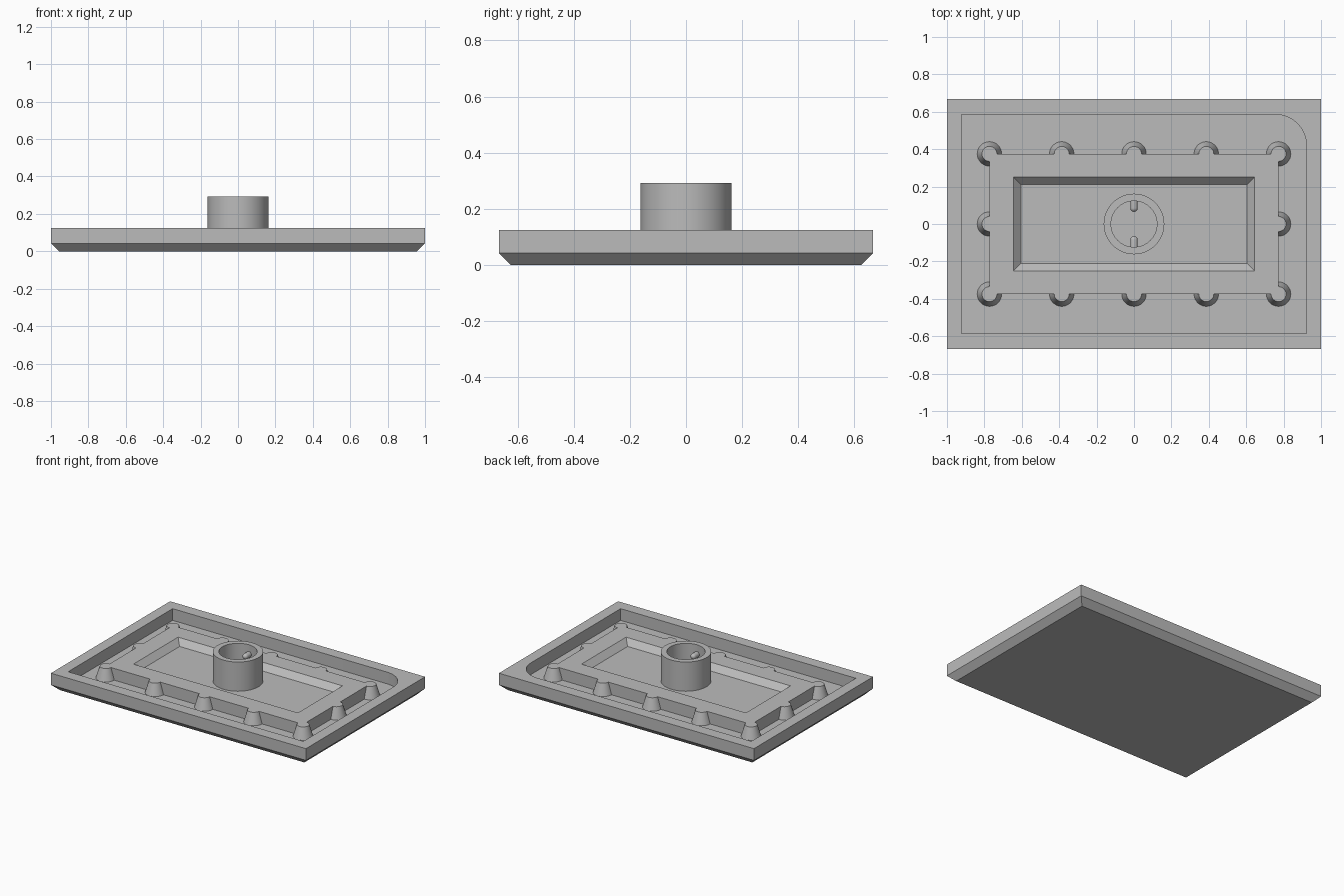
import bpy, bmesh
from math import pi, cos, sin, radians
from mathutils import Matrix, Vector

cube = bpy.data.objects.get("Cube")
if cube:
    bpy.data.objects.remove(cube, do_unlink=True)

# Single grey finish
grey = bpy.data.materials.new("plain_grey")
grey.use_nodes = True
GREY = (0.5, 0.5, 0.5, 1)
grey.diffuse_color = GREY
grey.node_tree.nodes["Principled BSDF"].inputs["Base Color"].default_value = GREY

# Main levels
FLOOR, POCKET, TOP, BOSS_TOP = 0.042, 0.085, 0.125, 0.292
SUNK = 0.03
CONE_X, CONE_Y = 0.773, 0.375


def finish(name, bm):
    bmesh.ops.recalc_face_normals(bm, faces=bm.faces)
    mesh = bpy.data.meshes.new(name)
    bm.to_mesh(mesh)
    bm.free()
    mesh.materials.append(grey)
    obj = bpy.data.objects.new(name, mesh)
    bpy.context.collection.objects.link(obj)
    return obj


def rect(hx, hy, fillet=0):
    """Rectangle outline, optionally with its +x +y corner rounded."""
    pts = [(-hx, hy), (-hx, -hy), (hx, -hy)]
    if not fillet:
        return pts + [(hx, hy)]
    steps = 16
    for i in range(steps + 1):
        a = pi / 2 * i / steps
        pts.append((hx - fillet + fillet * cos(a), hy - fillet + fillet * sin(a)))
    return pts


def loft(name, sections):
    """Closed solid through (outline, z) sections."""
    bm = bmesh.new()
    rings = [[bm.verts.new((x, y, z)) for x, y in pts] for pts, z in sections]
    for low, high in zip(rings, rings[1:]):
        for i in range(len(low)):
            j = (i + 1) % len(low)
            bm.faces.new((low[i], low[j], high[j], high[i]))
    bm.faces.new(rings[0])
    bm.faces.new(rings[-1])
    return finish(name, bm)


def lathe(name, profile, segments, closed=False, matrix=Matrix()):
    """Solid of revolution about z from an (r, z) profile."""
    bm = bmesh.new()
    verts = [bm.verts.new((r, 0, z)) for r, z in profile]
    edges = [bm.edges.new(pair) for pair in zip(verts, verts[1:])]
    if closed:
        edges.append(bm.edges.new((verts[-1], verts[0])))
    bmesh.ops.spin(bm, geom=verts + edges, cent=(0, 0, 0), axis=(0, 0, 1),
                   angle=2 * pi, steps=segments, use_merge=True)
    bmesh.ops.remove_doubles(bm, verts=bm.verts, dist=1e-5)
    bm.transform(matrix)
    return finish(name, bm)


def combine(target, tool, operation):
    mod = target.modifiers.new("combine", "BOOLEAN")
    mod.operation, mod.solver, mod.object = operation, "EXACT", tool
    bpy.context.view_layer.objects.active = target
    bpy.ops.object.modifier_apply(modifier=mod.name)
    bpy.data.objects.remove(tool, do_unlink=True)


def smooth(obj):
    bpy.ops.object.select_all(action="DESELECT")
    obj.select_set(True)
    bpy.context.view_layer.objects.active = obj
    bpy.ops.object.shade_smooth_by_angle(angle=radians(30))


# Tray with chamfered underside and one rounded inner corner
tray = loft("tray", [(rect(0.958, 0.625), 0), (rect(1, 0.667), FLOOR), (rect(1, 0.667), TOP)])
inner = rect(0.922, 0.585, 0.165)
combine(tray, loft("tray_cutter", [(inner, FLOOR), (inner, TOP + 0.1)]), "DIFFERENCE")
smooth(tray)

# Raised centre block with tapered studs around its edge
block = rect(CONE_X, CONE_Y)
plateau = loft("raised_block", [(block, SUNK), (block, TOP)])
spots = [(CONE_X * i / 2, s * CONE_Y) for i in range(-2, 3) for s in (-1, 1)]
spots += [(-CONE_X, 0), (CONE_X, 0)]
for x, y in spots:
    stud = lathe("stud", [(0, SUNK), (0.069, SUNK), (0.04, TOP), (0, TOP)], 32,
                 matrix=Matrix.Translation((x, y, 0)))
    combine(plateau, stud, "UNION")

# Sloped pocket in the block
slope = 0.04
pocket = loft("pocket_cutter", [(rect(0.645 - slope, 0.25 - slope), POCKET),
                                (rect(0.645 + slope, 0.25 + slope), TOP + slope)])
combine(plateau, pocket, "DIFFERENCE")
smooth(plateau)

# Hollow round boss
R_OUT, R_IN = 0.162, 0.123
boss = lathe("round_boss", [(R_IN, POCKET - 0.01), (R_OUT, POCKET - 0.01),
                            (R_OUT, BOSS_TOP), (R_IN, BOSS_TOP)], 64, closed=True)
smooth(boss)

# Round-ended locking pins inside the boss
R_PIN = 0.02
tip = [(R_PIN * cos(a), R_PIN * sin(a)) for a in (pi / 2 * i / 6 for i in range(7))]
for side, label in ((-1, "front"), (1, "back")):
    place = Matrix.Translation((0, side * 0.085, 0.225)) @ Matrix.Rotation(side * pi / 2, 4, "X")
    pin = lathe(label + "_locking_pin", [(0, -0.055), (R_PIN, -0.055)] + tip, 24, matrix=place)
    smooth(pin)
